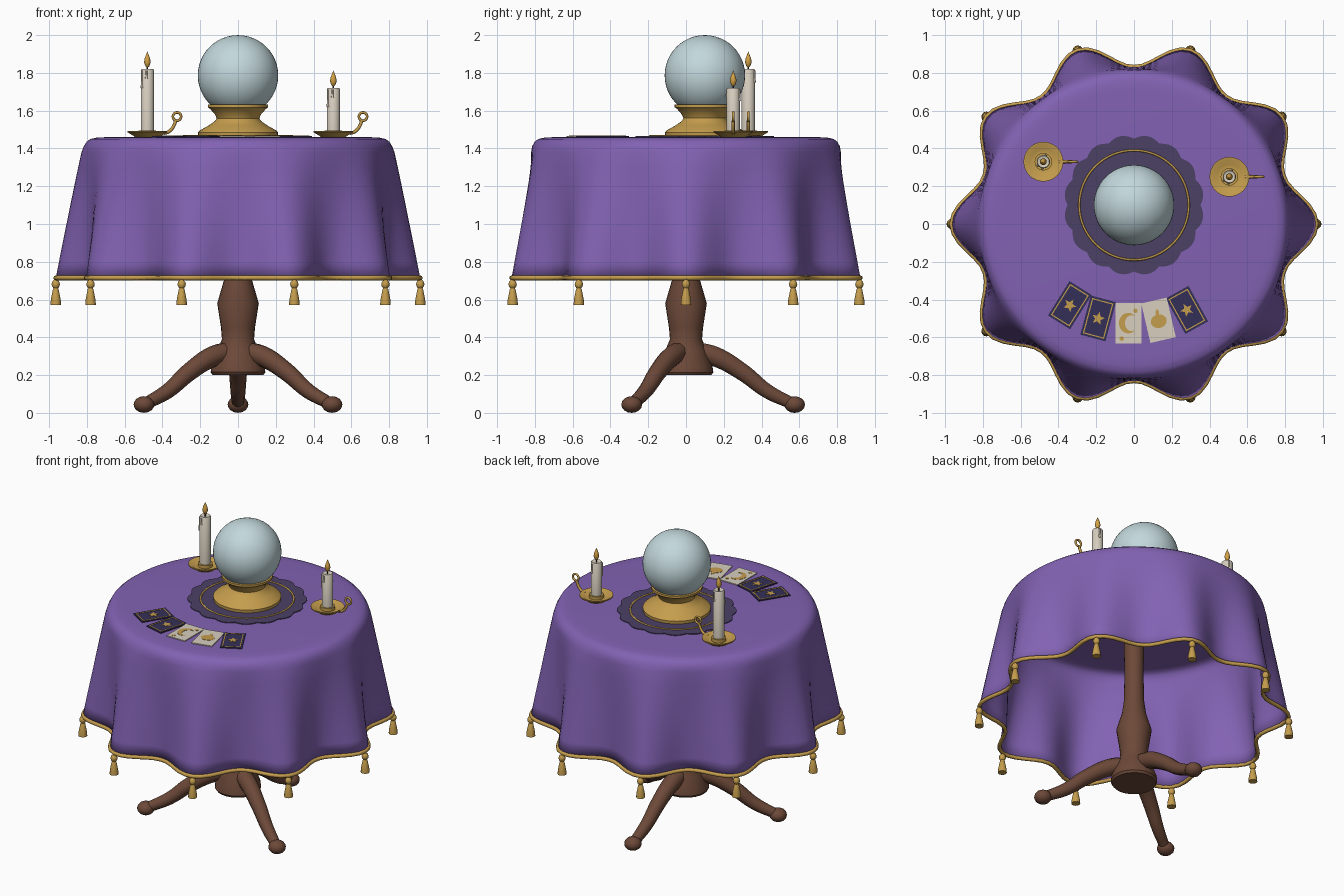
import bpy, bmesh, math
from mathutils import Matrix, Vector
from math import sin, cos, pi, radians

if "Cube" in bpy.data.objects:
    bpy.data.objects.remove(bpy.data.objects["Cube"])

def material(name, rgb):
    m = bpy.data.materials.new(name)
    m.diffuse_color = (*rgb, 1)
    m.use_nodes = True
    m.node_tree.nodes["Principled BSDF"].inputs["Base Color"].default_value = m.diffuse_color
    return m

PURPLE = material("purple cloth", (0.222, 0.122, 0.448))
GOLD = material("gold", (0.56, 0.34, 0.075))
WOOD = material("brown wood", (0.15, 0.066, 0.04))
CRYSTAL = material("pale crystal", (0.54, 0.68, 0.71))
DOILY = material("dusky violet", (0.07, 0.052, 0.13))
CREAM = material("cream", (0.68, 0.62, 0.52))
NAVY = material("navy card", (0.034, 0.028, 0.095))
FLAME = material("flame", (0.66, 0.36, 0.06))
DARK = material("dark wick", (0.03, 0.025, 0.03))

def finish(name, me, mat, loc=(0, 0, 0), rot=0, angle=40):
    me.materials.clear()
    me.materials.append(mat)
    me.shade_smooth()
    me.set_sharp_from_angle(angle=radians(angle))
    ob = bpy.data.objects.new(name, me)
    ob.matrix_world = Matrix.Translation(loc) @ Matrix.Rotation(rot, 4, 'Z')
    bpy.context.collection.objects.link(ob)
    return ob

def lathe(name, profile, mat, loc=(0, 0, 0), n=32, wave=None, angle=40):
    """Spin a bottom-to-top (r, z) profile; wave(r, z, a) may change r."""
    bm = bmesh.new()
    rows = []
    for r, z in profile:
        row = []
        for j in range(n):
            a = 2 * pi * j / n
            q = wave(r, z, a) if wave else r
            row.append(bm.verts.new((q * cos(a), q * sin(a), z)))
        rows.append(row)
    for lo, hi in zip(rows, rows[1:]):
        for j in range(n):
            k = (j + 1) % n
            bm.faces.new((lo[j], lo[k], hi[k], hi[j]))
    bmesh.ops.remove_doubles(bm, verts=bm.verts, dist=1e-5)
    me = bpy.data.meshes.new(name)
    bm.to_mesh(me)
    bm.free()
    return finish(name, me, mat, loc, angle=angle)

def tube(name, pts, radius, mat, loc=(0, 0, 0), rot=0, closed=False, radii=None, smooth=False, sides=2):
    cu = bpy.data.curves.new(name, 'CURVE')
    cu.dimensions = '3D'
    cu.bevel_depth, cu.bevel_resolution = radius, sides
    cu.use_fill_caps = True
    cu.resolution_u = 6
    sp = cu.splines.new('BEZIER')
    sp.bezier_points.add(len(pts) - 1)
    for i, (b, p) in enumerate(zip(sp.bezier_points, pts)):
        b.co = p
        b.handle_left_type = b.handle_right_type = 'AUTO' if smooth else 'VECTOR'
        b.radius = radii[i] if radii else 1
    if not smooth:
        sp.resolution_u = 1
    sp.use_cyclic_u = closed
    tmp = bpy.data.objects.new("tmp", cu)
    bpy.context.collection.objects.link(tmp)
    dg = bpy.context.evaluated_depsgraph_get()
    me = bpy.data.meshes.new_from_object(tmp.evaluated_get(dg))
    bpy.data.objects.remove(tmp)
    return finish(name, me, mat, loc, rot, 60)

def plate(name, pts, z0, z1, mat, loc=(0, 0), rot=0):
    bm = bmesh.new()
    f = bm.faces.new([bm.verts.new((x, y, z0)) for x, y in pts])
    up = bmesh.ops.extrude_face_region(bm, geom=[f])["geom"]
    bmesh.ops.translate(bm, vec=(0, 0, z1 - z0), verts=[v for v in up if isinstance(v, bmesh.types.BMVert)])
    bmesh.ops.recalc_face_normals(bm, faces=bm.faces)
    me = bpy.data.meshes.new(name)
    bm.to_mesh(me)
    bm.free()
    return finish(name, me, mat, (*loc, 0), rot, 20)

def rect(x, y, w, h):
    return [(x - w/2, y - h/2), (x + w/2, y - h/2), (x + w/2, y + h/2), (x - w/2, y + h/2)]

def disc(x, y, rx, ry, n=16):
    return [(x + rx * cos(2*pi*i/n), y + ry * sin(2*pi*i/n)) for i in range(n)]

def ball(name, r, rz, loc, mat, n=24, m=12):
    prof = [(r * sin(pi*i/m), -rz * cos(pi*i/m)) for i in range(m + 1)]
    return lathe(name, prof, mat, loc, n, angle=60)

# tablecloth with ten folds that deepen toward the hem
TOP, HEM = 1.46, 0.715
def fold(r, z, a):
    t = max(0, (1.42 - z) / (1.42 - HEM))
    return r + 0.135 * t ** 0.95 * ((1 + cos(10 * a)) / 2) ** 1.1
prof = [(0.83 - 0.008 * (1 - i/8), HEM + (1.38 - HEM) * i / 8) for i in range(9)]
prof = [(0.83 - 0.01 * i / 8, z) for i, (r, z) in enumerate(prof)]
prof += [(0.815, 1.41), (0.802, 1.435), (0.782, 1.45), (0.75, 1.457), (0.7, TOP), (0, TOP)]
cloth = lathe("tablecloth", prof, PURPLE, n=160, wave=fold, angle=60)
mod = cloth.modifiers.new("thickness", 'SOLIDIFY')
mod.thickness, mod.offset = 0.01, -1

# gold hem cord and tassels on the fold peaks
hem = []
for i in range(120):
    a = 2 * pi * i / 120
    r = fold(0.83, HEM, a)
    hem.append((r * cos(a), r * sin(a), HEM))
tube("hem_cord", hem, 0.013, GOLD, closed=True)
for i in range(10):
    a = 2 * pi * i / 10
    lathe(f"tassel_{i}", [(0, 0.572), (0.028, 0.572), (0.026, 0.6), (0.015, 0.655), (0.012, 0.66),
          (0.02, 0.67), (0.022, 0.682), (0.018, 0.695), (0.008, 0.705), (0, 0.705)],
          GOLD, (0.965 * cos(a), 0.965 * sin(a), 0), 12)

# pedestal and three legs
lathe("pedestal", [(0, 0.2), (0.135, 0.2), (0.145, 0.215), (0.14, 0.25), (0.11, 0.33), (0.085, 0.39),
      (0.09, 0.45), (0.11, 0.58), (0.075, 0.7), (0.062, 0.8), (0.06, 1.0), (0.065, 1.45), (0, 1.45)], WOOD, n=24)
for i in range(3):
    a = pi / 2 + i * 2 * pi / 3
    tube(f"leg_{i}", [(0.04, 0, 0.325), (0.15, 0, 0.3), (0.3, 0, 0.215), (0.43, 0, 0.115), (0.56, 0, 0.05)],
         0.05, WOOD, rot=a, radii=[1.1, 1.1, 0.95, 0.8, 0.65], smooth=True, sides=3)
    ball(f"foot_{i}", 0.055, 0.044, (0.575 * cos(a), 0.575 * sin(a), 0.044), WOOD, 16, 8)

# scalloped doily, gold ring, stand and crystal ball
CY = 0.1
edge = []
for i in range(144):
    a = 2 * pi * i / 144
    r = 0.352 + 0.02 * abs(sin(8 * a))
    edge.append((r * cos(a), r * sin(a)))
plate("doily", edge, TOP - 0.002, TOP + 0.005, DOILY, (0, CY))
tube("doily_ring", [(0.29 * cos(2*pi*i/64), 0.29 * sin(2*pi*i/64), TOP + 0.005) for i in range(64)],
     0.006, GOLD, (0, CY, 0), closed=True)
lathe("ball_stand", [(0, 1.462), (0.21, 1.462), (0.212, 1.485), (0.2, 1.497), (0.155, 1.522), (0.122, 1.545),
      (0.113, 1.56), (0.122, 1.58), (0.148, 1.61), (0.16, 1.618), (0.16, 1.632), (0.145, 1.634), (0, 1.6)],
      GOLD, (0, CY, 0), 40)
ball("crystal_ball", 0.213, 0.213, (0, CY, 1.787), CRYSTAL, 48, 24)

# candles in chamber holders
for side, x, y, h, rot in (("left", -0.48, 0.33, 0.36, 0), ("right", 0.505, 0.25, 0.26, 0)):
    at = (x, y, TOP)
    lathe(side + "_dish", [(0, 0), (0.065, 0), (0.075, 0.008), (0.105, 0.026), (0.105, 0.033), (0.097, 0.033),
          (0.065, 0.015), (0.046, 0.015), (0.046, 0.036), (0, 0.036)], GOLD, at)
    tube(side + "_handle", [(0.085, 0, 0.02), (0.115, 0, 0.03), (0.14, 0, 0.06), (0.15, 0, 0.087)],
         0.009, GOLD, at, smooth=True)
    tube(side + "_handle_ring", [(0.157 + 0.022 * cos(2*pi*i/16), 0, 0.109 + 0.022 * sin(2*pi*i/16))
         for i in range(16)], 0.007, GOLD, at, closed=True)
    lathe(side + "_candle", [(0, 0.03), (0.035, 0.03), (0.035, h - 0.006), (0.031, h), (0.024, h - 0.002),
          (0, h - 0.008)], CREAM, at, 24)
    for k, (a, d) in enumerate(((215, 0.1), (262, 0.05), (70, 0.07))):
        dx, dy = 0.035 * cos(radians(a)), 0.035 * sin(radians(a))
        tube(f"{side}_drip_{k}", [(dx, dy, h - 0.008), (dx, dy, h - d * 0.6), (dx, dy, h - d)],
             0.006, CREAM, at, radii=[0.8, 0.8, 1.2])
    tube(side + "_wick", [(0, 0, h - 0.01), (0, 0, h + 0.02)], 0.004, DARK, at)
    lathe(side + "_flame", [(0, h + 0.006), (0.01, h + 0.015), (0.018, h + 0.036), (0.014, h + 0.058),
          (0.006, h + 0.078), (0, h + 0.094)], FLAME, at, 16)

# fanned cards: backs with border and star, faces with moon and fruit
Z = TOP + 0.006
W, H = 0.138, 0.215
cards = ((-0.34, -0.43, -32, "back"), (-0.19, -0.5, -15, "back"), (-0.03, -0.525, 0, "moon"),
         (0.13, -0.51, 13, "fruit"), (0.28, -0.455, 29, "back"))
for i, (x, y, deg, kind) in enumerate(cards):
    at, rot = (x, y), radians(deg)
    def gold(part, pts):
        plate(f"card_{i}_{part}", pts, Z - 0.001, Z + 0.002, GOLD, at, rot)
    plate(f"card_{i}", rect(0, 0, W, H), TOP - 0.001, Z, NAVY if kind == "back" else CREAM, at, rot)
    if kind == "back":
        for s in (-1, 1):
            gold(f"border_side_{s}", rect(s * (W/2 - 0.014), 0, 0.006, H - 0.022))
            gold(f"border_end_{s}", rect(0, s * (H/2 - 0.014), W - 0.034, 0.006))
        gold("star", [((0.036, 0.016)[k % 2] * -sin(pi * k / 5), (0.036, 0.016)[k % 2] * cos(pi * k / 5))
                      for k in range(10)])
    elif kind == "moon":
        outer = [(0.05 * cos(radians(t)), 0.055 * sin(radians(t))) for t in range(50, 311, 20)]
        inner = [(0.016 + 0.034 * cos(radians(t)), 0.042 * sin(radians(t))) for t in range(290, 69, -20)]
        gold("crescent", outer + inner)
        gold("dot_low", disc(-0.035, -0.082, 0.012, 0.012, 10))
        gold("dot_high", disc(0.038, 0.065, 0.012, 0.012, 10))
    else:
        gold("fruit", disc(0, -0.005, 0.043, 0.036, 20))
        gold("stem", [(-0.008, 0.025), (0.006, 0.025), (0.014, 0.045), (0.004, 0.062), (-0.006, 0.045)])
